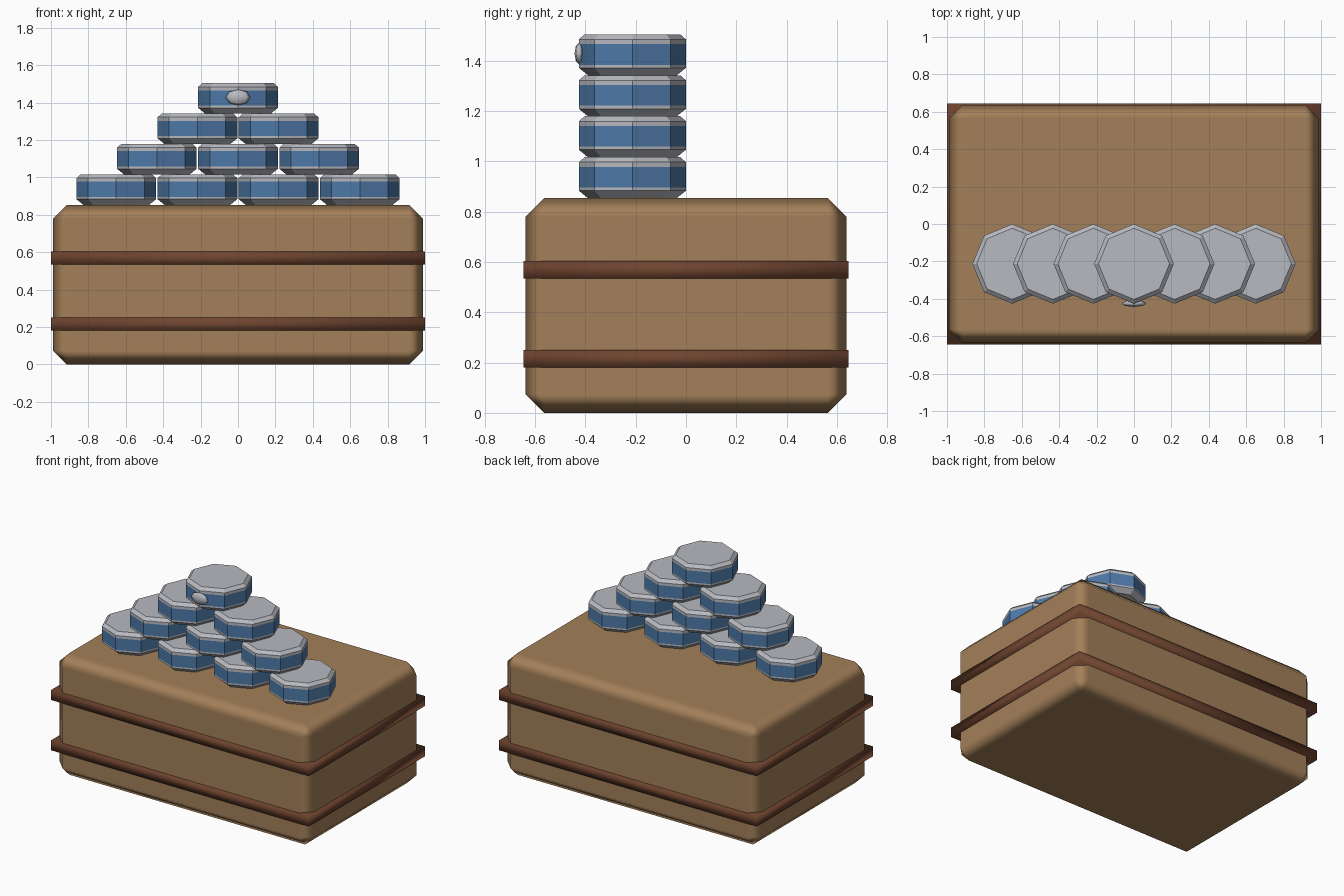
import bpy
import bmesh
import math

cube = bpy.data.objects.get("Cube")
if cube:
    bpy.data.objects.remove(cube, do_unlink=True)


def material(name, rgb):
    m = bpy.data.materials.new(name)
    m.use_nodes = True
    m.diffuse_color = (*rgb, 1)
    bsdf = next(n for n in m.node_tree.nodes if n.type == 'BSDF_PRINCIPLED')
    bsdf.inputs["Base Color"].default_value = (*rgb, 1)
    return m


tan = material("tan", (0.37, 0.215, 0.1))
brown = material("dark brown", (0.16, 0.058, 0.029))
grey = material("light grey", (0.48, 0.49, 0.53))
blue = material("blue", (0.075, 0.19, 0.39))


def finish(name, bm, mats, smooth=False):
    bmesh.ops.recalc_face_normals(bm, faces=bm.faces[:])
    for f in bm.faces:
        f.smooth = smooth
    mesh = bpy.data.meshes.new(name)
    bm.to_mesh(mesh)
    bm.free()
    for m in mats:
        mesh.materials.append(m)
    obj = bpy.data.objects.new(name, mesh)
    bpy.context.collection.objects.link(obj)
    return obj


def box(name, size, z, mat):
    bm = bmesh.new()
    bmesh.ops.create_cube(bm, size=1)
    bmesh.ops.scale(bm, vec=size, verts=bm.verts)
    obj = finish(name, bm, [mat], smooth=True)
    obj.location.z = z
    return obj


# Crate with chamfered edges
BOX_TOP = 0.853
crate = box("crate", (1.98, 1.275, BOX_TOP), BOX_TOP / 2, tan)
bevel = crate.modifiers.new("chamfer", 'BEVEL')
bevel.width = 0.074
bevel.segments = 1
bevel.harden_normals = True

# Two straps around the crate
for name, z in (("lower_strap", 0.215), ("upper_strap", 0.568)):
    box(name, (2, 1.29, 0.07), z, brown)

# Eight-sided can with a blue band
PROFILE = [(0.176, 0), (0.213, 0.03), (0.213, 0.042),
           (0.213, 0.124), (0.213, 0.143), (0.19, 0.163)]
BAND = 2
SIDES = 8


def can(name, x, y, z):
    bm = bmesh.new()
    rings = []
    for r, h in PROFILE:
        angles = [math.tau * i / SIDES for i in range(SIDES)]
        rings.append([bm.verts.new((r * math.cos(a), r * math.sin(a), h))
                      for a in angles])
    for k in range(len(rings) - 1):
        for i in range(SIDES):
            j = (i + 1) % SIDES
            f = bm.faces.new((rings[k][i], rings[k][j],
                              rings[k + 1][j], rings[k + 1][i]))
            f.material_index = int(k == BAND)
    bm.faces.new(rings[0])
    bm.faces.new(rings[-1])
    finish(name, bm, [grey, blue]).location = (x, y, z)


# Pyramid of cans, four in the bottom row
PITCH_X, PITCH_Z, CAN_Y = 0.434, 0.1627, -0.213
for row in range(4):
    count = 4 - row
    for i in range(count):
        can(f"can_row{row + 1}_{i + 1}", (i - (count - 1) / 2) * PITCH_X,
            CAN_Y, BOX_TOP + row * PITCH_Z)

# Small knob on the front of the top can
bm = bmesh.new()
bmesh.ops.create_uvsphere(bm, u_segments=8, v_segments=4, radius=1)
bmesh.ops.scale(bm, vec=(0.067, 0.018, 0.042), verts=bm.verts)
finish("top_can_knob", bm, [grey], smooth=True).location = (0, -0.425, 1.428)
